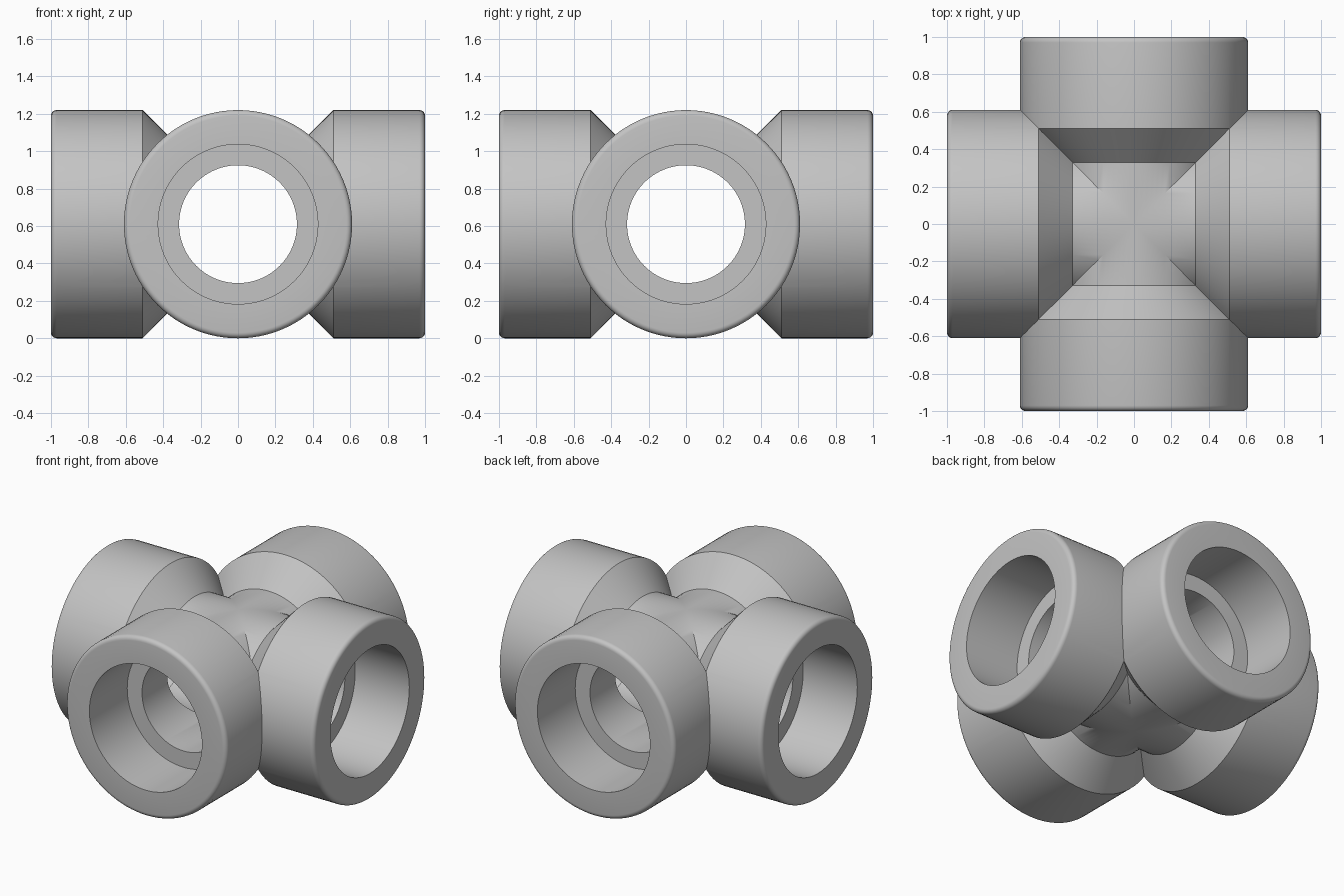
import bpy, bmesh, math
from mathutils import Matrix, Vector

cube = bpy.data.objects.get("Cube")
if cube:
    bpy.data.objects.remove(cube, do_unlink=True)

SEGMENTS = 96
RADIUS = 0.61      # socket collar
CORE = 0.43        # central pipe
SOCKET = 0.427     # socket bore
BORE = 0.315       # through bore
FILLET = 0.03      # rounded outer rim

# Half section of one arm: outside, rounded rim, socket, ledge, bore
profile = [(0, CORE), (0.33, CORE), (0.51, RADIUS)]
for i in range(6):
    a = math.radians(90 - 18 * i)
    profile.append((1 - FILLET + FILLET * math.cos(a),
                    RADIUS - FILLET + FILLET * math.sin(a)))
profile += [(1, SOCKET), (0.59, SOCKET), (0.59, BORE), (0, BORE)]

# Revolve the section about the x axis
bm = bmesh.new()
verts = [bm.verts.new((x, 0, r)) for x, r in profile]
edges = [bm.edges.new(pair) for pair in zip(verts, verts[1:])]
bmesh.ops.spin(bm, geom=verts + edges, cent=(0, 0, 0), axis=(1, 0, 0),
               angle=math.tau, steps=SEGMENTS, use_duplicate=False)
bmesh.ops.remove_doubles(bm, verts=bm.verts, dist=0.0001)

# Mitre the arm along both diagonals so four copies meet exactly
for side in (1, -1):
    bmesh.ops.bisect_plane(bm, geom=bm.verts[:] + bm.edges[:] + bm.faces[:],
                           dist=0.00001, plane_co=(0, 0, 0),
                           plane_no=Vector((-1, side, 0)).normalized(),
                           clear_outer=True)

# Repeat the arm around the vertical axis and weld the mitres
arm = bm.verts[:] + bm.edges[:] + bm.faces[:]
for k in (1, 2, 3):
    copy = bmesh.ops.duplicate(bm, geom=arm)["geom"]
    bmesh.ops.rotate(bm, verts=[g for g in copy if isinstance(g, bmesh.types.BMVert)],
                     cent=(0, 0, 0), matrix=Matrix.Rotation(k * math.pi / 2, 3, 'Z'))
bmesh.ops.remove_doubles(bm, verts=bm.verts, dist=0.0001)
bmesh.ops.recalc_face_normals(bm, faces=bm.faces)
bmesh.ops.translate(bm, verts=bm.verts, vec=(0, 0, RADIUS))

mesh = bpy.data.meshes.new("cross_pipe_fitting")
bm.to_mesh(mesh)
bm.free()
fitting = bpy.data.objects.new("cross_pipe_fitting", mesh)
bpy.context.collection.objects.link(fitting)

# Plain grey metal
grey = bpy.data.materials.new("grey_metal")
grey.use_nodes = True
grey.diffuse_color = (0.55, 0.55, 0.55, 1)
grey.node_tree.nodes["Principled BSDF"].inputs["Base Color"].default_value = grey.diffuse_color
mesh.materials.append(grey)

# Smooth curved walls, crisp edges
bpy.ops.object.select_all(action='DESELECT')
fitting.select_set(True)
bpy.context.view_layer.objects.active = fitting
bpy.ops.object.shade_smooth_by_angle(angle=math.radians(30))
